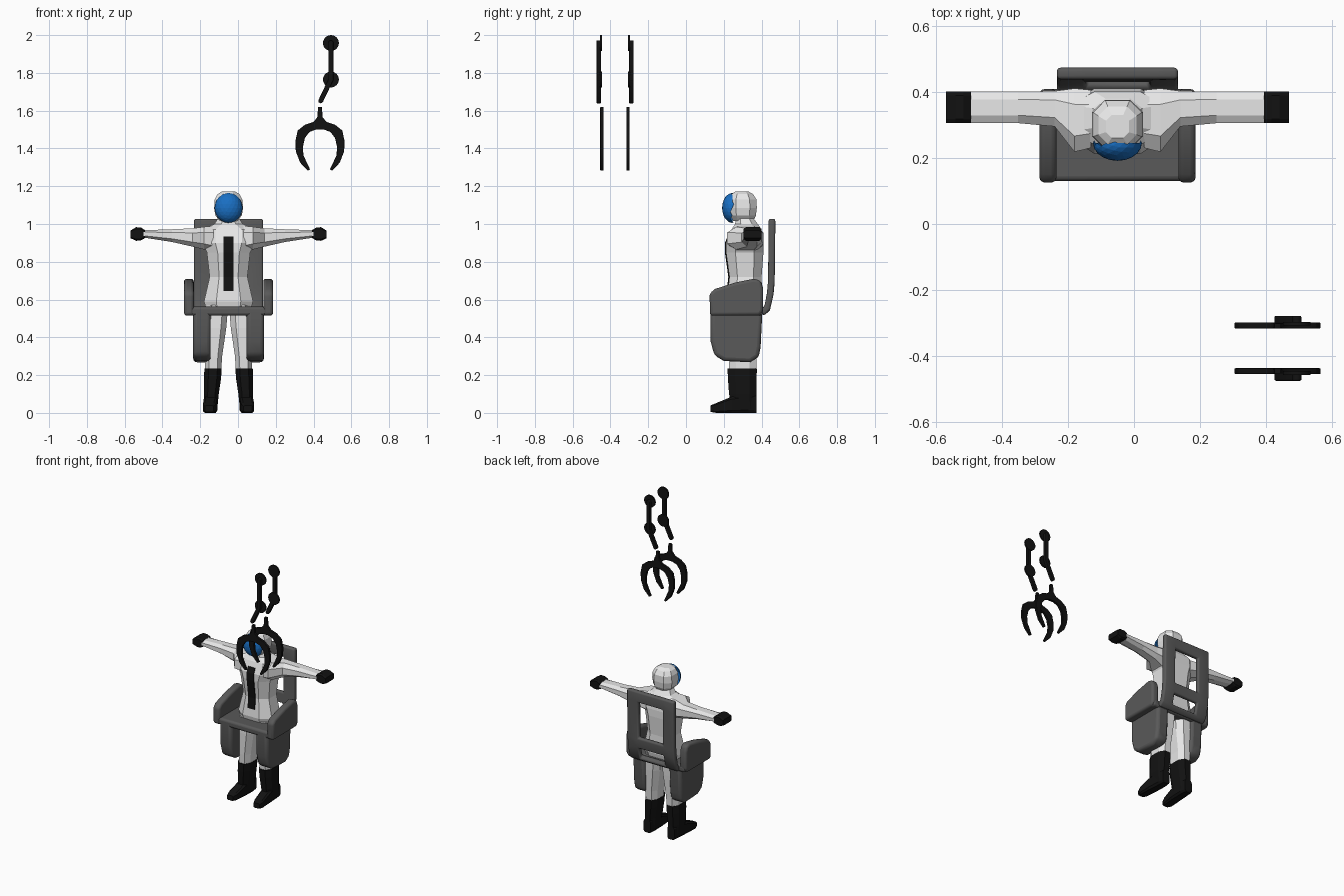
import bpy, bmesh, math
from mathutils import Vector

if "Cube" in bpy.data.objects:
    bpy.data.objects.remove(bpy.data.objects["Cube"], do_unlink=True)

CX = -0.05          # centre line of the pilot and seat


def material(name, rgb):
    m = bpy.data.materials.new(name)
    m.use_nodes = True
    m.diffuse_color = (*rgb, 1)
    m.node_tree.nodes["Principled BSDF"].inputs["Base Color"].default_value = (*rgb, 1)
    return m


WHITE = material("suit_white", (0.8, 0.8, 0.8))
BLACK = material("rubber_black", (0.006, 0.006, 0.006))
GREY = material("seat_grey", (0.1, 0.1, 0.1))
BLUE = material("visor_blue", (0.01, 0.16, 0.55))


def finish(name, bm, mat, bevel=0.0, segments=3, smooth=False):
    bmesh.ops.recalc_face_normals(bm, faces=bm.faces)
    me = bpy.data.meshes.new(name)
    bm.to_mesh(me)
    bm.free()
    me.materials.append(mat)
    ob = bpy.data.objects.new(name, me)
    bpy.context.collection.objects.link(ob)
    if bevel:
        mod = ob.modifiers.new("soft_edges", "BEVEL")
        mod.width, mod.segments = bevel, segments
        mod.limit_method, mod.angle_limit = "ANGLE", math.radians(35)
    if smooth:
        bpy.ops.object.select_all(action="DESELECT")
        ob.select_set(True)
        bpy.context.view_layer.objects.active = ob
        bpy.ops.object.shade_smooth_by_angle(angle=math.radians(50))
    return ob


def place(axis, along, u, v):
    """Point at distance along an axis, u and v on the other two in order."""
    return {"x": (along, u, v), "y": (u, along, v), "z": (u, v, along)}[axis]


def loft(name, axis, sections, mat, k=0.5):
    """Eight-sided rings (along, u_min, u_max, v_min, v_max) joined in a row."""
    unit = [(1, k), (k, 1), (-k, 1), (-1, k), (-1, -k), (-k, -1), (k, -1), (1, -k)]
    bm = bmesh.new()
    rings = []
    for a, u0, u1, v0, v1 in sections:
        cu, cv, ru, rv = (u0 + u1) / 2, (v0 + v1) / 2, (u1 - u0) / 2, (v1 - v0) / 2
        rings.append([bm.verts.new(place(axis, a, cu + p * ru, cv + q * rv)) for p, q in unit])
    for lo, hi in zip(rings, rings[1:]):
        for i in range(8):
            j = (i + 1) % 8
            bm.faces.new((lo[i], lo[j], hi[j], hi[i]))
    bm.faces.new(rings[0])
    bm.faces.new(rings[-1])
    return finish(name, bm, mat)


def prism(name, axis, outline, a, b, mat, bevel=0.0, smooth=True):
    """Flat outline (u, v) given thickness from a to b along an axis."""
    bm = bmesh.new()
    face = bm.faces.new([bm.verts.new(place(axis, a, u, v)) for u, v in outline])
    out = bmesh.ops.extrude_face_region(bm, geom=[face])
    move = Vector(place(axis, b - a, 0, 0))
    bmesh.ops.translate(bm, vec=move, verts=[g for g in out["geom"] if isinstance(g, bmesh.types.BMVert)])
    return finish(name, bm, mat, bevel, smooth=smooth)


def wide(rows):
    """Rows (z, half width, y_min, y_max) centred on the pilot."""
    return [(z, CX - w, CX + w, y0, y1) for z, w, y0, y1 in rows]


# Torso, neck and helmet
torso = [(0.52, 0.11, 0.23, 0.39), (0.59, 0.13, 0.215, 0.405), (0.72, 0.1, 0.23, 0.4),
         (0.85, 0.115, 0.212, 0.41), (0.9, 0.14, 0.212, 0.41), (0.97, 0.14, 0.24, 0.4),
         (1.0, 0.075, 0.26, 0.38), (1.04, 0.05, 0.265, 0.35)]
loft("torso", "z", wide(torso), WHITE)
loft("helmet", "z", wide([(1.015, 0.045, 0.25, 0.355), (1.045, 0.07, 0.232, 0.37),
                          (1.085, 0.077, 0.228, 0.375), (1.13, 0.073, 0.228, 0.373),
                          (1.158, 0.058, 0.242, 0.355), (1.172, 0.035, 0.26, 0.33)]), WHITE)

# Visor: front part of a faceted ball
bm = bmesh.new()
bmesh.ops.create_icosphere(bm, subdivisions=3, radius=1)
bmesh.ops.delete(bm, geom=[v for v in bm.verts if v.co.y > 0.15], context="VERTS")
for v in bm.verts:
    v.co = (CX + v.co.x * 0.074, 0.245 + v.co.y * 0.054, 1.085 + v.co.z * 0.079)
finish("visor", bm, BLUE)


# Front zip strip that follows the chest
def chest_y(z):
    for (z0, _, a, _), (z1, _, b, _) in zip(torso, torso[1:]):
        if z0 <= z <= z1:
            return a + (b - a) * (z - z0) / (z1 - z0)


zs = [0.645, 0.72, 0.85, 0.9, 0.935]
strip = [(chest_y(z) - 0.006, z) for z in zs] + [(chest_y(z) + 0.003, z) for z in reversed(zs)]
prism("zip_strip", "x", strip, CX - 0.027, CX + 0.027, BLACK, smooth=False)

# Limbs, boots and seat sides, mirrored about the pilot
for side, s in (("left", 1), ("right", -1)):
    def out(o):
        return CX + s * o

    def across(rows):
        return [(a, min(out(p), out(q)), max(out(p), out(q)), c, d) for a, p, q, c, d in rows]

    loft(side + "_arm", "x", [(out(o), y0, y1, z0, z1) for o, y0, y1, z0, z1 in [
        (0.08, 0.23, 0.405, 0.85, 0.99), (0.13, 0.218, 0.41, 0.865, 0.985),
        (0.19, 0.295, 0.402, 0.88, 0.977), (0.3, 0.305, 0.4, 0.905, 0.972),
        (0.45, 0.305, 0.4, 0.928, 0.967)]], WHITE)
    loft(side + "_hand", "x", [(out(o), 0.305, 0.4, z0, z1) for o, z0, z1 in [
        (0.443, 0.925, 0.968), (0.465, 0.913, 0.982), (0.49, 0.911, 0.983),
        (0.519, 0.925, 0.965)]], BLACK, k=0.75)
    loft(side + "_leg", "z", across([
        (0.2, 0.04, 0.125, 0.23, 0.37), (0.3, 0.034, 0.125, 0.225, 0.375),
        (0.45, 0.012, 0.125, 0.222, 0.385), (0.57, 0.002, 0.12, 0.225, 0.39)]), WHITE)
    loft(side + "_boot_shaft", "z", across([
        (0.02, 0.06, 0.125, 0.24, 0.372), (0.1, 0.052, 0.13, 0.228, 0.372),
        (0.18, 0.04, 0.13, 0.222, 0.374), (0.235, 0.036, 0.128, 0.22, 0.375)]), BLACK)
    loft(side + "_boot_foot", "y", [(y, min(out(p), out(q)), max(out(p), out(q)), z0, z1)
                                    for y, p, q, z0, z1 in [
        (0.13, 0.08, 0.125, 0.005, 0.04), (0.16, 0.068, 0.135, 0, 0.052),
        (0.24, 0.06, 0.132, 0, 0.085), (0.33, 0.058, 0.125, 0, 0.1),
        (0.372, 0.065, 0.12, 0, 0.09)]], BLACK, k=0.7)

    # Seat side panel and armrest
    prism(side + "_seat_panel", "x",
          [(0.13, 0.555), (0.13, 0.38), (0.15, 0.305), (0.2, 0.275), (0.34, 0.268),
           (0.385, 0.295), (0.395, 0.35), (0.405, 0.555)],
          out(0.095), out(0.187), GREY, 0.02)
    prism(side + "_armrest", "x",
          [(0.127, 0.515), (0.125, 0.63), (0.15, 0.655), (0.26, 0.69), (0.36, 0.71),
           (0.395, 0.7), (0.408, 0.66), (0.408, 0.54), (0.39, 0.515)],
          out(0.184), out(0.236), GREY, 0.018)

# Seat plank
prism("seat_plank", "x", [(0.13, 0.515), (0.13, 0.562), (0.408, 0.562), (0.408, 0.515)],
      CX - 0.225, CX + 0.225, GREY, 0.015)

# Curved ladder-shaped backrest with two openings
path = [(0.4, 0.527), (0.43, 0.555), (0.445, 0.625), (0.452, 0.7), (0.455, 0.95), (0.455, 1.027)]
bm = bmesh.new()
grid = [[bm.verts.new((CX + o, y, z)) for o in (-0.183, -0.095, 0.095, 0.183)] for y, z in path]
for r in range(len(path) - 1):
    for c in range(3):
        if c == 1 and r in (1, 3):
            continue
        bm.faces.new((grid[r][c], grid[r][c + 1], grid[r + 1][c + 1], grid[r + 1][c]))
back = finish("backrest", bm, GREY, 0.011, smooth=True)
solid = back.modifiers.new("thickness", "SOLIDIFY")
solid.thickness, solid.offset = 0.035, 0
back.modifiers.move(back.modifiers.find("thickness"), 0)

# Claw outline: right half, mirrored about its own stem
CLAW_X = 0.434
half = [(0.01, 1.62), (0.014, 1.565), (0.035, 1.54), (0.08, 1.525), (0.118, 1.495),
        (0.13, 1.44), (0.128, 1.385), (0.105, 1.325), (0.065, 1.283), (0.052, 1.288),
        (0.065, 1.315), (0.088, 1.365), (0.09, 1.41), (0.08, 1.455), (0.055, 1.488), (0.02, 1.5)]
claw = [(CLAW_X + x, z) for x, z in half] + [(CLAW_X - x, z) for x, z in reversed(half)]


def bar(p, q, w):
    """Round-ended bar outline between two points."""
    a = math.atan2(q[1] - p[1], q[0] - p[0])
    return [(c[0] + w * math.cos(a + t), c[1] + w * math.sin(a + t))
            for c, start in ((q, -math.pi / 2), (p, math.pi / 2))
            for t in [start + math.pi * i / 6 for i in range(7)]]


def disc(c, r):
    return [(c[0] + r * math.cos(math.tau * i / 24), c[1] + r * math.sin(math.tau * i / 24))
            for i in range(24)]


# Two claws facing each other, each with a jointed arm on its outer side
TOP, ELBOW, WRIST = (0.492, 1.958), (0.492, 1.765), (0.438, 1.652)
for label, s in (("front", -1), ("rear", 1)):
    def depth(d):
        return -0.376 + s * d

    prism(label + "_claw", "y", claw, depth(0.06), depth(0.078), BLACK, 0.003)
    prism(label + "_upper_link", "y", bar(TOP, ELBOW, 0.014), depth(0.074), depth(0.098), BLACK, 0.004)
    prism(label + "_lower_link", "y", bar(ELBOW, WRIST, 0.013), depth(0.074), depth(0.098), BLACK, 0.004)
    for name, centre in (("shoulder", TOP), ("elbow", ELBOW)):
        prism(label + "_" + name + "_disc", "y", disc(centre, 0.042), depth(0.069), depth(0.08), BLACK)
